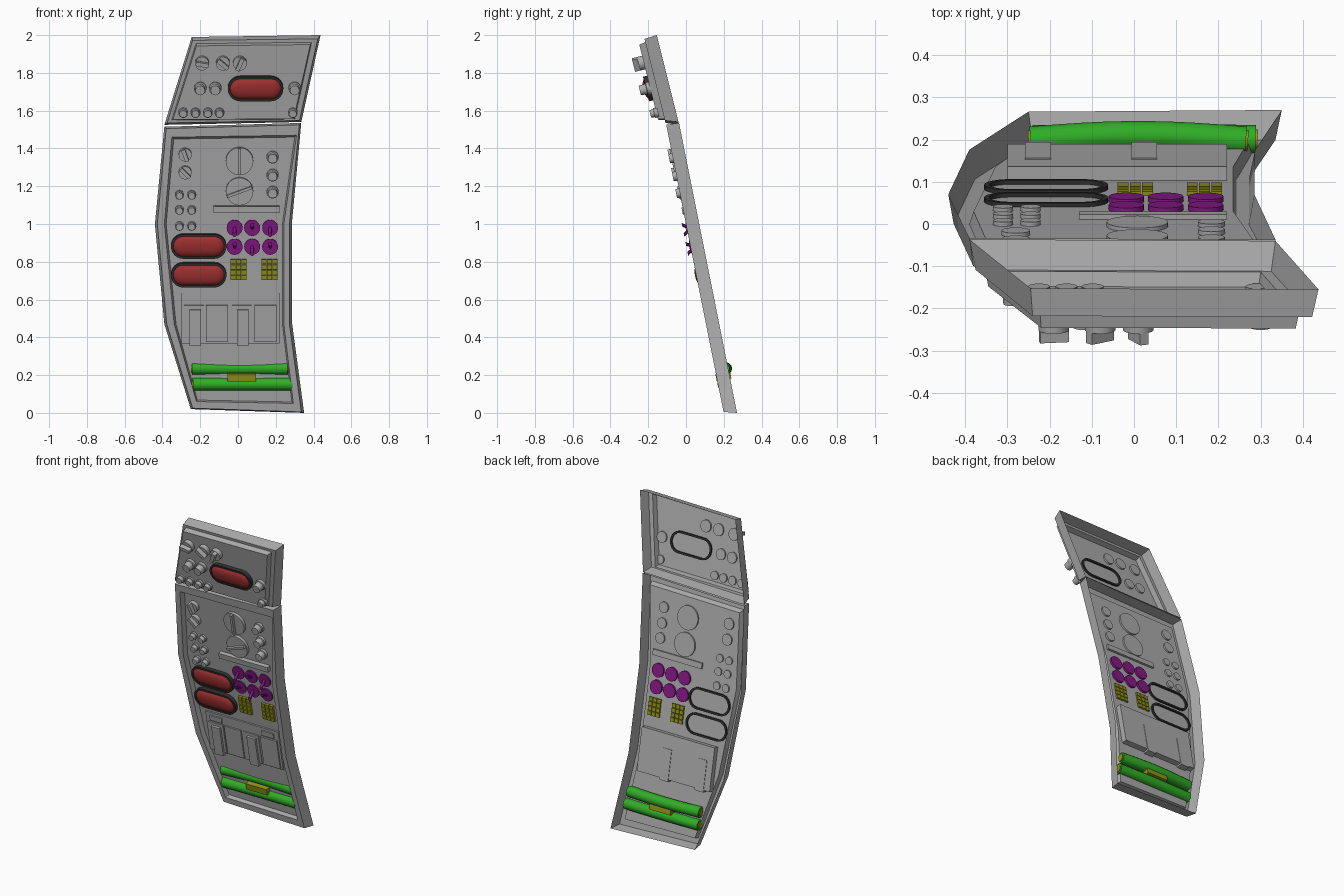
import bpy, bmesh, math

cube = bpy.data.objects.get("Cube")
if cube:
    bpy.data.objects.remove(cube, do_unlink=True)


def material(name, r, g, b):
    m = bpy.data.materials.new(name)
    m.use_nodes = True
    m.diffuse_color = (r, g, b, 1)
    m.node_tree.nodes["Principled BSDF"].inputs["Base Color"].default_value = (r, g, b, 1)
    return m


GREY = material("panel grey", .42, .42, .42)
DARK = material("rim dark grey", .03, .03, .03)
RED = material("lamp red", .35, .03, .03)
GREEN = material("tube green", .03, .42, .02)
PURPLE = material("switch purple", .24, .01, .24)
YELLOW = material("key yellow", .3, .3, .01)

# A frame is (offset, slope) of a leaning plate: y = offset - slope * z
LOWER = (.23, .2)
UPPER = (.24, .25)


def loft(name, loops, mat, frame, start=True, end=True, ring=False, flat=False):
    """Skin outlines (x, z) at depths in front of the plate."""
    b, s = frame
    bm = bmesh.new()
    rows = []
    for outline, d in loops:
        drop = 0 if flat else s * d
        rows.append([bm.verts.new((x, b - s * z - d, z - drop)) for x, z in outline])
    pairs = list(zip(rows, rows[1:]))
    if ring:
        pairs.append((rows[-1], rows[0]))
    n = len(rows[0])
    for lo, hi in pairs:
        for i in range(n):
            j = (i + 1) % n
            bm.faces.new((lo[i], lo[j], hi[j], hi[i]))
    if start and not ring:
        bm.faces.new(rows[0][::-1])
    if end and not ring:
        bm.faces.new(rows[-1])
    me = bpy.data.meshes.new(name)
    bm.to_mesh(me)
    bm.free()
    me.materials.append(mat)
    me.polygons.foreach_set("use_smooth", [True] * len(me.polygons))
    me.set_sharp_from_angle(angle=math.radians(30))
    ob = bpy.data.objects.new(name, me)
    bpy.context.collection.objects.link(ob)
    return ob


def circle(x, z, r, n=20):
    return [(x + r * math.cos(math.tau * i / n), z + r * math.sin(math.tau * i / n)) for i in range(n)]


def rect(x, z, w, h, angle=0):
    c, s = math.cos(math.radians(angle)), math.sin(math.radians(angle))
    corners = [(-w / 2, -h / 2), (w / 2, -h / 2), (w / 2, h / 2), (-w / 2, h / 2)]
    return [(x + u * c - v * s, z + u * s + v * c) for u, v in corners]


def pill(x, z, hw, r, n=12):
    pts = []
    for cx, a0 in ((hw - r, -90), (r - hw, 90)):
        for i in range(n + 1):
            a = math.radians(a0 + 180 * i / n)
            pts.append((x + cx + r * math.cos(a), z + r * math.sin(a)))
    return pts


def block(name, x0, x1, z0, z1, d0, d1, mat=GREY, frame=LOWER):
    o = rect((x0 + x1) / 2, (z0 + z1) / 2, x1 - x0, z1 - z0)
    return loft(name, [(o, d0), (o, d1)], mat, frame)


def knob(name, x, z, r, h, frame):
    loft(name, [(circle(x, z, r), -.01), (circle(x, z, r), h * .3),
                (circle(x, z, r * .82), h * .35), (circle(x, z, r * .75), h)], GREY, frame)


def dial(name, x, z, r, h, angle, frame, grip=.25):
    loft(name, [(circle(x, z, r, 28), -.01), (circle(x, z, r, 28), h * .5)], GREY, frame)
    bar = rect(x, z, r * grip, r * 1.9, angle)
    loft(name + "_grip", [(bar, h * .5), (bar, h)], GREY, frame)


def lamp(name, x, z, frame):
    hw, r = .147, .065
    outer, inner = pill(x, z, hw, r), pill(x, z, hw - .012, r - .012)
    loft(name + "_rim", [(outer, -.01), (outer, .022), (inner, .022), (inner, -.01)], DARK, frame, ring=True)
    dome = [(pill(x, z, hw - .012 - t, r - .012 - t), d)
            for t, d in ((0, .005), (0, .018), (.008, .026), (.022, .032), (.038, .035))]
    loft(name + "_glass", dome, RED, frame)


# Lower panel: open-backed shell with a recessed plate
back = [(-.25, .02), (.35, 0), (.287, .47), (.285, 1), (.335, 1.535), (-.39, 1.515), (-.44, 1), (-.39, .47)]
front = [(-.24, .025), (.335, .005), (.272, .47), (.272, 1), (.325, 1.525), (-.38, 1.505), (-.427, 1), (-.377, .47)]
hole = [(-.22, .06), (.293, .05), (.243, .47), (.243, 1), (.31, 1.47), (-.35, 1.46), (-.39, 1), (-.338, .47)]
floor = [(-.215, .068), (.285, .058), (.235, .47), (.235, 1), (.3, 1.46), (-.34, 1.45), (-.38, 1), (-.328, .47)]
loft("lower_panel", [(back, -.04), (front, .03), (hole, .03), (floor, 0)], GREY, LOWER, start=False, flat=True)

# Upper panel: open-backed shell with a raised plate
back = [(-.39, 1.525), (.335, 1.54), (.437, 2), (-.245, 1.99)]
front = [(-.375, 1.535), (.325, 1.548), (.422, 1.98), (-.24, 1.972)]
inset = [(-.352, 1.55), (.3, 1.555), (.39, 1.962), (-.222, 1.955)]
plate = [(-.345, 1.552), (.295, 1.557), (.383, 1.95), (-.22, 1.943)]
loft("upper_panel", [(back, -.105), (front, -.035), (inset, -.035), (plate, 0)], GREY, UPPER, start=False, flat=True)

# Upper controls
for x, a in ((-.19, 80), (-.08, 50), (.01, -25)):
    dial("upper_toggle", x, 1.855, .036, .055, a, UPPER, .6)
for x in (-.2, -.12, .3):
    knob("upper_knob", x, 1.72, .033, .055, UPPER)
for x in (-.29, -.225, -.16, -.098, .29):
    knob("upper_button", x, 1.59, .026, .032, UPPER)
lamp("upper_lamp", .093, 1.72, UPPER)

# Lower dials, knobs and buttons
for z, a in ((1.335, 0), (1.175, -70)):
    dial("large_dial", .008, z, .073, .036, a, LOWER, .2)
for z, a in ((1.37, 20), (1.275, 45)):
    dial("lower_toggle", -.28, z, .034, .048, a, LOWER, .6)
for z in (1.355, 1.26, 1.17):
    knob("lower_knob", .183, z, .032, .048, LOWER)
for x in (-.31, -.245):
    for z in (1.155, 1.075, .99):
        knob("lower_button", x, z, .024, .035, LOWER)
block("divider_bar", -.13, .22, 1.062, 1.097, -.012, .025)
for z in (.885, .733):
    lamp("lower_lamp", -.208, z, LOWER)

# Purple switches with tilted levers
for row, z in enumerate((.98, .88)):
    for col, x in enumerate((-.018, .075, .17)):
        loft("switch_base", [(circle(x, z, .042), -.012), (circle(x, z, .042), .008)], PURPLE, LOWER)
        tilt = .025 if (row + col) % 2 else -.028
        loft("switch_lever", [(circle(x, z, .008, 10), .008), (circle(x, z + tilt, .011, 10), .05)], PURPLE, LOWER)

# Keypads
for cx in (.003, .167):
    for i in range(3):
        for j in range(4):
            key = rect(cx + (i - 1) * .029, .76 + (j - 1.5) * .028, .025, .024)
            loft("keypad_key", [(key, -.01), (key, .014)], YELLOW, LOWER)

# Storage bay with doors, handles and tabs
block("bay", -.3, .22, .37, .635, -.033, .008)
for x in (-.285, -.033):
    block("bay_door", x, x + .105, .378, .572, .008, .013)
    block("bay_handle", x + .027, x + .088, .358, .55, -.036, .026)
for x in (-.17, .087):
    block("bay_drawer", x, x + .118, .378, .572, .008, .016)
for x in (-.27, .1):
    block("bay_tab", x, x + .085, .582, .616, .008, .014)


# Green tubes with yellow cores
def tube(name, points, radius, mat):
    cu = bpy.data.curves.new(name, "CURVE")
    cu.dimensions = "3D"
    cu.bevel_depth = radius
    cu.bevel_resolution = 4
    cu.use_fill_caps = True
    sp = cu.splines.new("POLY")
    sp.points.add(len(points) - 1)
    for p, co in zip(sp.points, points):
        p.co = (*co, 1)
    cu.materials.append(mat)
    bpy.context.collection.objects.link(bpy.data.objects.new(name, cu))


for z, x0, x1, y, bow in ((.235, -.245, .265, .197, .013), (.152, -.24, .288, .2, .004)):
    def path(extra):
        xs = [x0 - extra + (x1 - x0 + 2 * extra) * i / 8 for i in range(9)]
        return [(x, y + bow * math.sin(math.pi * i / 8), z) for i, x in enumerate(xs)]
    tube("tube", path(0), .034, GREEN)
    tube("tube_core", path(.005), .024, YELLOW)
block("tube_clamp", -.055, .095, .172, .212, -.045, .032, YELLOW)
